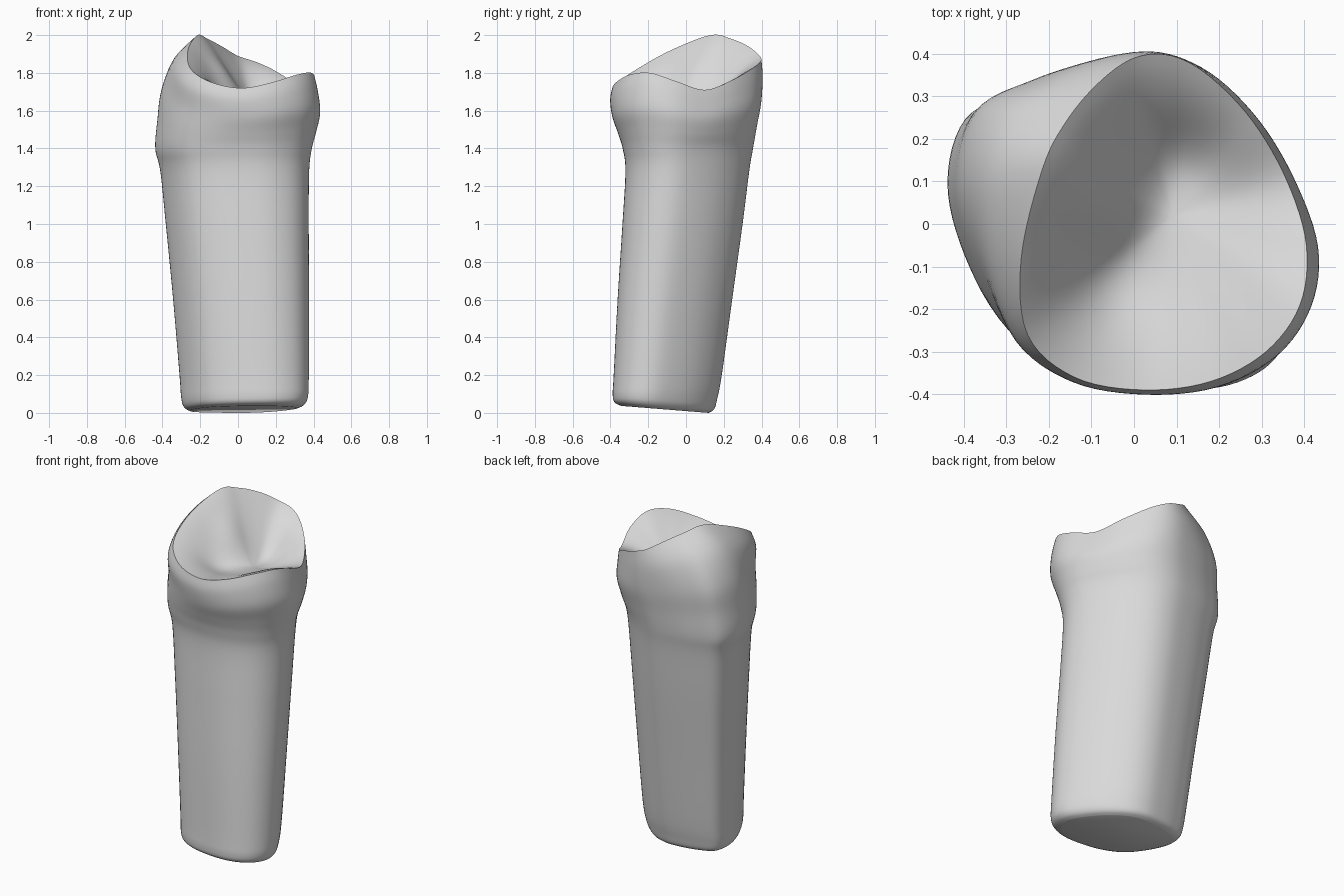
import bpy
import bmesh
import math
from mathutils import Vector

AROUND_STEPS = 6   # subdivisions between outline key points
UP_STEPS = 5       # subdivisions between rings
BOWL_STEPS = 18    # rings inside the biting surface

# Widest outline of the crown (x, y) paired with the matching rim point (x, y, z)
OUTLINE_AND_RIM = [
    (-.435, .10, -.215, .13, 2.0), (-.39, .275, -.16, .24, 1.98),
    (-.26, .35, -.085, .33, 1.94), (-.11, .395, 0, .39, 1.89),
    (.04, .41, .09, .395, 1.86), (.17, .365, .18, .345, 1.82),
    (.29, .25, .28, .24, 1.76), (.38, .10, .36, .10, 1.71),
    (.435, -.06, .405, -.05, 1.755), (.42, -.20, .39, -.19, 1.80),
    (.34, -.32, .31, -.30, 1.79), (.20, -.395, .18, -.37, 1.75),
    (.03, -.41, .02, -.39, 1.72), (-.15, -.38, -.14, -.36, 1.75),
    (-.30, -.285, -.25, -.26, 1.82), (-.395, -.10, -.265, -.08, 1.92),
]

# Root rings: height, then left, right, front and back limits
ROOT = [
    (0, -.25, .31, -.34, .12), (.02, -.28, .345, -.375, .15),
    (.07, -.295, .365, -.385, .165), (.2, -.305, .37, -.38, .19),
    (.6, -.34, .372, -.36, .245), (1.0, -.38, .372, -.335, .30),
    (1.28, -.41, .375, -.32, .335), (1.4, -.437, .39, -.335, .355),
]
NECK = ROOT[-1][0]

# Crown rings: fraction of the way from neck to rim, then the same limits
CROWN = [(.25, -.427, .415, -.36, .375), (.52, -.405, .435, -.39, .398)]
SHOULDER_HEIGHT, SHOULDER_BLEND = .8, .45  # last ring, between outline and rim

# Biting surface: deepest middle, and local pits and ridges (x, y, height, radius)
BOWL_CENTRE = Vector((.09, .02, 1.66))
RELIEF = [(.12, .16, -.04, .11), (-.06, -.14, -.03, .11), (-.08, .03, .03, .08)]


def catmull(a, b, c, d, t):
    """Smooth interpolation between b and c."""
    return (b * 2 + (c - a) * t + (a * 2 - b * 5 + c * 4 - d) * t ** 2
            + (b * 3 - a - c * 3 + d) * t ** 3) / 2


def smooth_loop(points):
    n = len(points)
    return [catmull(points[i - 1], points[i], points[(i + 1) % n],
                    points[(i + 2) % n], s / AROUND_STEPS)
            for i in range(n) for s in range(AROUND_STEPS)]


def smooth_path(points):
    last = len(points) - 1
    path = []
    for i in range(last):
        a, d = points[max(i - 1, 0)], points[min(i + 2, last)]
        path += [catmull(a, points[i], points[i + 1], d, s / UP_STEPS)
                 for s in range(UP_STEPS)]
    return path + [points[last]]


def fit(point, limits, squash=1):
    """Fit the outline into one ring, squashed along its x = y diagonal."""
    left, right, front, back = limits
    u = 2 * (point.x - x_low) / (x_high - x_low) - 1
    v = 2 * (point.y - y_low) / (y_high - y_low) - 1
    inward = (u + v) / 2 * (1 - squash)
    widen = math.sqrt((1 + squash ** 2) / 2)
    u, v = (u - inward) / widen, (v - inward) / widen
    return ((left + right + u * (right - left)) / 2,
            (front + back + v * (back - front)) / 2)


def column(outer, rim):
    """Points from the root tip up the wall to the rim."""
    points = []
    for z, *limits in ROOT:
        x, y = fit(outer, limits, .87 + .11 * z / NECK)
        tilt = .08 * (.12 - y) * max(0, 1 - z / .2)
        points.append(Vector((x, y, z + max(tilt, 0))))
    for part, *limits in CROWN:
        x, y = fit(outer, limits)
        points.append(Vector((x, y, NECK + part * (rim.z - NECK))))
    shoulder = outer.lerp(rim, SHOULDER_BLEND)
    shoulder.z = NECK + SHOULDER_HEIGHT * (rim.z - NECK)
    return smooth_path(points + [shoulder, rim])


def bowl_point(rim, s):
    """Point of the biting surface, s = 1 at the rim and 0 in the middle."""
    p = BOWL_CENTRE.lerp(rim, s)
    p.z = BOWL_CENTRE.z + (rim.z - BOWL_CENTRE.z) * (2.2 - 1.2 * s) * s ** 2
    for x, y, height, radius in RELIEF:
        distance = (p.x - x) ** 2 + (p.y - y) ** 2
        p.z += height * math.exp(-distance / radius ** 2) * (1 - s ** 3)
    return p


if "Cube" in bpy.data.objects:
    bpy.data.objects.remove(bpy.data.objects["Cube"], do_unlink=True)

outline = smooth_loop([Vector((k[0], k[1], 0)) for k in OUTLINE_AND_RIM])
rim_loop = smooth_loop([Vector(k[2:]) for k in OUTLINE_AND_RIM])
x_low, x_high = min(p.x for p in outline), max(p.x for p in outline)
y_low, y_high = min(p.y for p in outline), max(p.y for p in outline)

# Outer wall followed by the hollow biting surface
columns = []
for outer, rim in zip(outline, rim_loop):
    inside = [bowl_point(rim, 1 - i / BOWL_STEPS) for i in range(1, BOWL_STEPS)]
    columns.append(column(outer, rim) + inside)

bm = bmesh.new()
grid = [[bm.verts.new(p) for p in col] for col in columns]
middle = bm.verts.new(bowl_point(rim_loop[0], 0))
for i, col in enumerate(grid):
    previous = grid[i - 1]
    for j in range(len(col) - 1):
        bm.faces.new((previous[j], col[j], col[j + 1], previous[j + 1]))
    bm.faces.new((previous[-1], col[-1], middle))
bm.faces.new([col[0] for col in reversed(grid)])  # root tip
bmesh.ops.recalc_face_normals(bm, faces=bm.faces[:])

mesh = bpy.data.meshes.new("tooth")
bm.to_mesh(mesh)
bm.free()
tooth = bpy.data.objects.new("tooth", mesh)
bpy.context.collection.objects.link(tooth)

# Plain grey material
grey = bpy.data.materials.new("light grey")
grey.use_nodes = True
grey.diffuse_color = (.7, .7, .7, 1)
shader = next(n for n in grey.node_tree.nodes if n.type == "BSDF_PRINCIPLED")
shader.inputs["Base Color"].default_value = grey.diffuse_color
mesh.materials.append(grey)

bpy.ops.object.select_all(action="DESELECT")
tooth.select_set(True)
bpy.context.view_layer.objects.active = tooth
bpy.ops.object.shade_smooth_by_angle(angle=math.radians(75))
